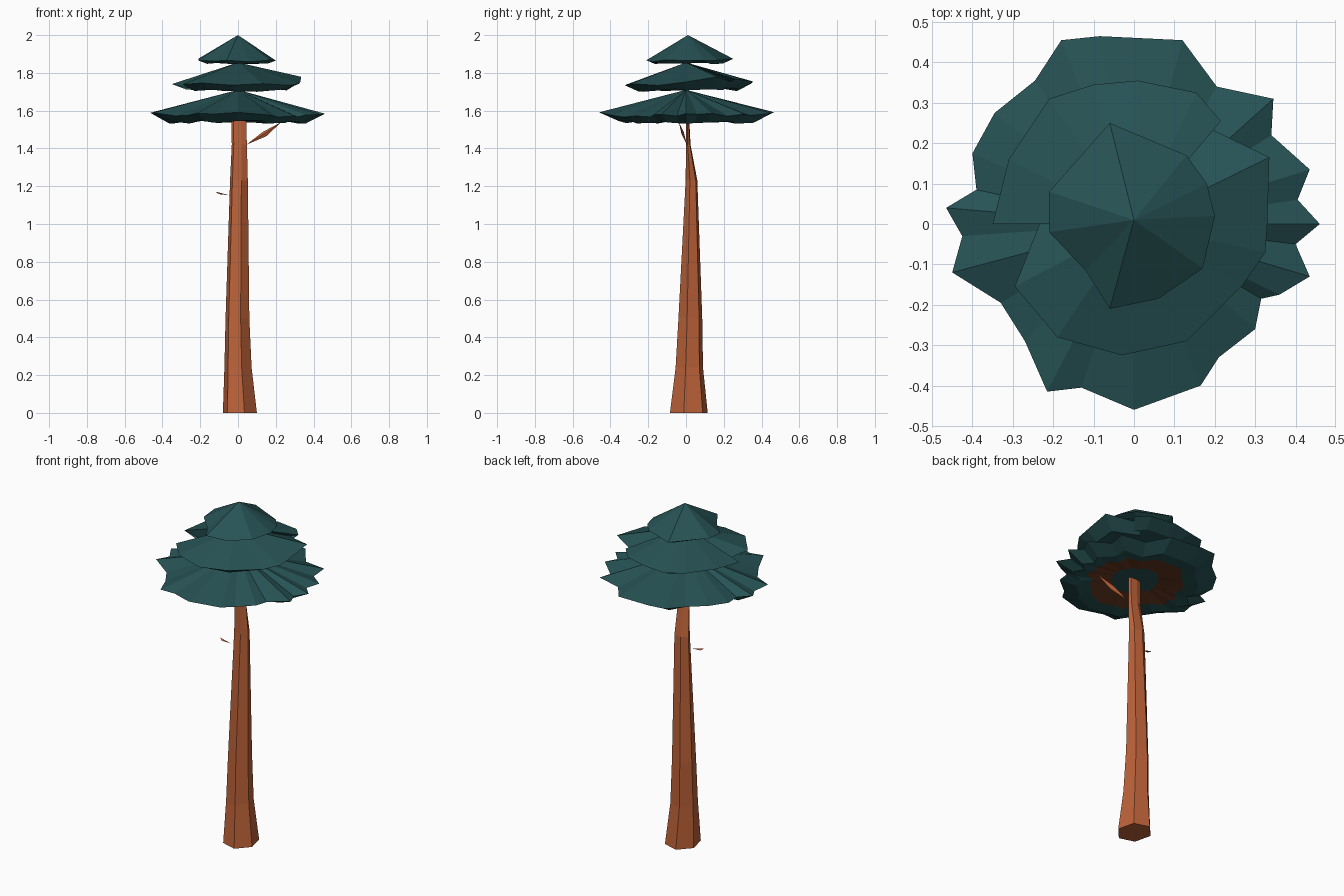
import bpy, bmesh, math, random

if "Cube" in bpy.data.objects:
    bpy.data.objects.remove(bpy.data.objects["Cube"])
random.seed(4)


def material(name, rgb):
    m = bpy.data.materials.new(name)
    m.diffuse_color = (*rgb, 1)
    m.use_nodes = True
    m.node_tree.nodes["Principled BSDF"].inputs["Base Color"].default_value = m.diffuse_color
    return m


NEEDLES = material("dark teal needles", (0.02, 0.085, 0.09))
BARK = material("orange bark", (0.50, 0.12, 0.04))
INNER = material("shaded brown branches", (0.14, 0.04, 0.015))


def loft(name, rings, mats, band_mats=None):
    """Join rings of points; a ring with one point closes as a fan."""
    bm = bmesh.new()
    rows = [[bm.verts.new(p) for p in r] for r in rings]
    n = max(len(r) for r in rows)
    for i, (a, b) in enumerate(zip(rows, rows[1:])):
        for k in range(n):
            j = (k + 1) % n
            quad = [a[k % len(a)], a[j % len(a)], b[j % len(b)], b[k % len(b)]]
            f = bm.faces.new(list(dict.fromkeys(quad)))
            f.material_index = band_mats[i] if band_mats else 0
    for r in (rows[0], rows[-1]):
        if len(r) > 2:
            bm.faces.new(r)
    bmesh.ops.recalc_face_normals(bm, faces=bm.faces)
    me = bpy.data.meshes.new(name)
    bm.to_mesh(me)
    bm.free()
    for m in mats:
        me.materials.append(m)
    ob = bpy.data.objects.new(name, me)
    bpy.context.collection.objects.link(ob)
    return ob


# Trunk: six-sided, flared foot, thinning to a blade at the top
# (z, x min, x max, y min, y max)
sections = [(0.0, -0.08, 0.10, -0.085, 0.115), (0.24, -0.072, 0.072, -0.055, 0.09),
            (0.5, -0.066, 0.06, -0.04, 0.086), (1.23, -0.042, 0.052, -0.002, 0.06),
            (1.42, -0.033, 0.047, 0.0, 0.024), (1.60, -0.035, 0.042, 0.0, 0.015)]
rings = []
for z, x0, x1, y0, y1 in sections:
    ring = []
    for k in range(6):
        a = math.radians(-75 + 60 * k)
        ring.append(((x0 + x1) / 2 + (x1 - x0) / 2 * math.cos(a) / 0.966,
                     (y0 + y1) / 2 + (y1 - y0) / 2 * math.sin(a) / 0.966, z))
    rings.append(ring)
loft("trunk", rings, [BARK])


# Foliage tiers: ragged outline, shallow cone above, dished underside
def tier(name, outline, apex, z_rim, z_low, z_in, lift=0.0, brown=False):
    mean = sum(math.hypot(*p) for p in outline) / len(outline)
    rim, low = [], []
    for x, y in outline:
        r = math.hypot(x, y)
        up = lift * max(0, math.cos(math.atan2(y, x) - 0.6)) ** 6
        z = z_rim + 0.25 * (r - mean) + up + random.uniform(-0.006, 0.006)
        rim.append((x, y, z))
        low.append((x * 0.78, y * 0.78, z_low + up * 0.4 + random.uniform(-0.01, 0.01)))

    def inner(s, z):
        return [(x * s, y * s, z) for x, y in outline]

    rings = [[apex], rim, low, inner(0.6, z_low + 0.006), inner(0.3, z_in), [(0, 0, z_in)]]
    loft(name, rings, [NEEDLES, INNER], [0, 0, 0, 1 if brown else 0, 0])


lower = [(0.46, 0), (0.40, -0.05), (0.435, -0.13), (0.36, -0.175), (0.315, -0.185),
         (0.30, -0.26), (0.21, -0.33), (0.165, -0.40), (0, -0.46), (-0.13, -0.405),
         (-0.215, -0.415), (-0.27, -0.29), (-0.33, -0.195), (-0.45, -0.12),
         (-0.425, -0.03), (-0.465, 0.04), (-0.39, 0.085), (-0.40, 0.175),
         (-0.345, 0.275), (-0.245, 0.355), (-0.18, 0.455), (-0.085, 0.465),
         (0.12, 0.455), (0.205, 0.34), (0.345, 0.31), (0.34, 0.22),
         (0.435, 0.135), (0.405, 0.06)]
middle = [(0.335, 0.165), (0.33, 0), (0.325, -0.07), (0.27, -0.15), (0.13, -0.29),
          (-0.03, -0.325), (-0.19, -0.28), (-0.295, -0.155), (-0.23, 0.01),
          (-0.35, 0.0), (-0.31, 0.16), (-0.21, 0.31), (-0.10, 0.345), (0.01, 0.355),
          (0.155, 0.325), (0.215, 0.255), (0.16, 0.25)]
upper = [(0.20, 0.02), (0.18, 0.10), (0.13, 0.17), (-0.06, 0.25), (-0.21, 0.08),
         (-0.21, -0.02), (-0.12, -0.115), (-0.06, -0.21), (0.06, -0.185), (0.17, -0.11)]
tier("lower_foliage", lower, (0, 0, 1.71), 1.58, 1.54, 1.565, brown=True)
tier("middle_foliage", middle, (0, 0, 1.855), 1.742, 1.708, 1.715, lift=0.03)
tier("top_foliage", upper, (0, 0.01, 2.0), 1.868, 1.856, 1.865)


# Twigs: thin three-sided blades
def twig(name, root, mid, tip):
    rings = [[root], mid, [tip]]
    loft(name, rings, [BARK])


twig("right_twig", (0.045, 0.005, 1.42),
     [(0.15, -0.018, 1.465), (0.13, -0.012, 1.487), (0.14, -0.024, 1.478)],
     (0.23, -0.038, 1.54))
twig("left_twig", (-0.045, 0.005, 1.152),
     [(-0.10, 0.010, 1.158), (-0.10, -0.006, 1.160), (-0.105, 0.002, 1.168)],
     (-0.12, 0.004, 1.170))
